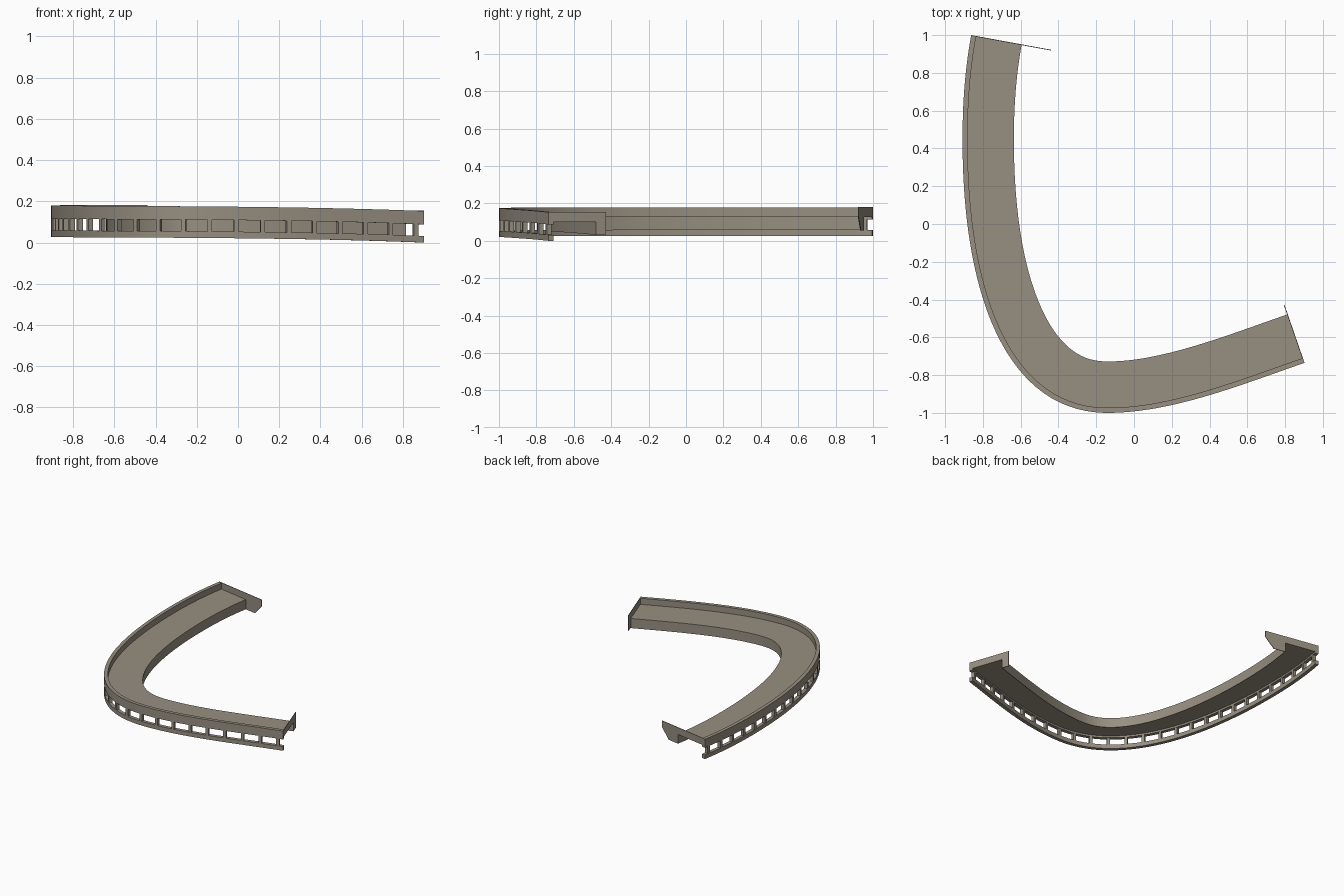
import bpy, bmesh
from mathutils import Vector

if "Cube" in bpy.data.objects:
    bpy.data.objects.remove(bpy.data.objects["Cube"])

mat = bpy.data.materials.new("warm_grey_stone")
mat.diffuse_color = (0.31, 0.275, 0.22, 1)
mat.use_nodes = True
mat.node_tree.nodes["Principled BSDF"].inputs["Base Color"].default_value = mat.diffuse_color

# Outer edge of the walkway in plan: three joined Bezier segments
SEGS = [((.903, -.735), (.57, -.85), (.2, -1.0), (-.14, -1.0)),
        ((-.14, -1.0), (-.64, -1.0), (-.908, -.45), (-.908, .45)),
        ((-.908, .45), (-.908, .64), (-.895, .82), (-.862, 1.0))]


def bezier(p, t):
    a, b, c, d = (Vector(q) for q in p)
    u = 1 - t
    pos = a*u**3 + b*3*u*u*t + c*3*u*t*t + d*t**3
    tan = ((b-a)*u*u + (c-b)*2*u*t + (d-c)*t*t).normalized()
    return pos, tan


FINE = []
for k, seg in enumerate(SEGS):
    FINE += [bezier(seg, i/200) for i in range(0 if k == 0 else 1, 201)]
ARC = [0.0]
for (p, _), (q, _) in zip(FINE, FINE[1:]):
    ARC.append(ARC[-1] + (q-p).length)
LENGTH = ARC[-1]


def rise(s):
    return .026*(1 - (1 - s/LENGTH)**5)


def at(s, d, z):
    """Point at arc length s, distance d inward from the outer edge, height z."""
    s = max(0, min(LENGTH, s))
    i = 0
    while i < len(ARC)-2 and ARC[i+1] < s:
        i += 1
    f = (s-ARC[i])/(ARC[i+1]-ARC[i])
    p = FINE[i][0].lerp(FINE[i+1][0], f)
    t = FINE[i][1].lerp(FINE[i+1][1], f).normalized()
    n = Vector((t.y, -t.x))
    p = p + n*d
    return Vector((p.x, p.y, z + rise(s)))


def add_sweep(bm, profile, s0, s1, n):
    """Closed profile of (d, z) points swept along the path."""
    rings = [[bm.verts.new(at(s0+(s1-s0)*i/n, d, z)) for d, z in profile]
             for i in range(n+1)]
    m = len(profile)
    for a, b in zip(rings, rings[1:]):
        for j in range(m):
            bm.faces.new((a[j], a[(j+1) % m], b[(j+1) % m], b[j]))
    bm.faces.new(rings[0])
    bm.faces.new(rings[-1])


def finish(name, bm):
    bmesh.ops.recalc_face_normals(bm, faces=bm.faces)
    me = bpy.data.meshes.new(name)
    bm.to_mesh(me)
    bm.free()
    me.materials.append(mat)
    ob = bpy.data.objects.new(name, me)
    bpy.context.collection.objects.link(ob)
    bpy.context.view_layer.objects.active = ob
    ob.select_set(True)
    bpy.ops.object.shade_smooth_by_angle(angle=.5)
    ob.select_set(False)


def box(d0, d1, z0, z1):
    return [(d0, z0), (d1, z0), (d1, z1), (d0, z1)]


WIDTH, RAIL = .272, .027

# Long curved parts
for name, prof in (("deck", box(.002, WIDTH, .102, .106)),
                   ("inner_fascia", box(WIDTH-.004, WIDTH, .031, .106)),
                   ("parapet", box(0, RAIL, .088, .153)),
                   ("lower_rail", box(0, RAIL, 0, .032))):
    bm = bmesh.new()
    add_sweep(bm, prof, 0, LENGTH, 72)
    finish(name, bm)

# Evenly spaced posts between lower rail and parapet
bm = bmesh.new()
count = round((LENGTH-.08)/.13)
for i in range(count+1):
    s = .04 + (LENGTH-.08)*i/count
    add_sweep(bm, box(.001, RAIL-.001, .03, .09), s-.011, s+.011, 1)
finish("posts", bm)


# End walls: strip above the deck end, dropping down past the inner edge
def end_wall(name, s, s_in, outline):
    bm = bmesh.new()
    a = [bm.verts.new(at(s, d, z)) for d, z in outline]
    off = at(s_in, 0, 0) - at(s, 0, 0)
    off.z = 0
    b = [bm.verts.new(v.co + off) for v in a]
    n = len(a)
    bm.faces.new(a)
    bm.faces.new(b)
    for j in range(n):
        bm.faces.new((a[j], a[(j+1) % n], b[(j+1) % n], b[j]))
    finish(name, bm)


W = WIDTH
end_wall("near_end_wall", 0, .004,
         [(0, .102), (W, .102), (W, .034), (W+.053, .034), (W+.053, .155), (0, .155)])
end_wall("far_end_wall", LENGTH, LENGTH-.004,
         [(0, .102), (W, .102), (W, .03), (W+.09, .03), (W+.158, .107),
          (W+.158, .156), (0, .156)])
